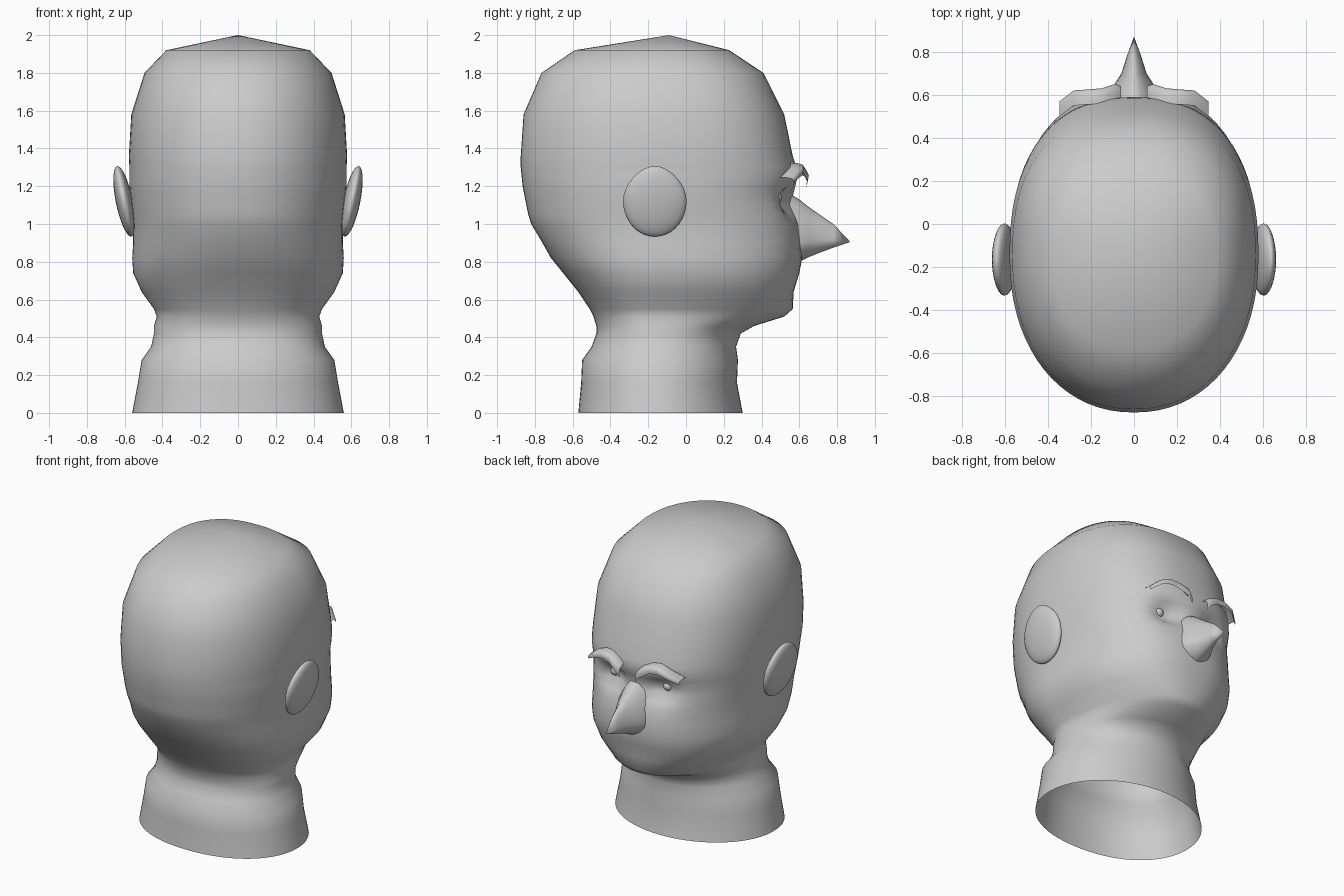
import bpy
import bmesh
from math import sin, cos, pi, exp, copysign
from mathutils import Matrix, Vector

cube = bpy.data.objects.get("Cube")
if cube:
    bpy.data.objects.remove(cube, do_unlink=True)

clay = bpy.data.materials.new("grey clay")
clay.use_nodes = True
colour = (0.6, 0.6, 0.6, 1)
clay.diffuse_color = colour
clay.node_tree.nodes["Principled BSDF"].inputs["Base Color"].default_value = colour


def finish(name, bm, mirrored=False):
    """Turn a bmesh into a smooth object, with a copy across x if wanted."""
    if mirrored:
        copied = bmesh.ops.duplicate(bm, geom=bm.verts[:] + bm.edges[:] + bm.faces[:])["geom"]
        for element in copied:
            if isinstance(element, bmesh.types.BMVert):
                element.co.x *= -1
    bmesh.ops.recalc_face_normals(bm, faces=bm.faces)
    for face in bm.faces:
        face.smooth = True
    mesh = bpy.data.meshes.new(name)
    bm.to_mesh(mesh)
    bm.free()
    mesh.materials.append(clay)
    part = bpy.data.objects.new(name, mesh)
    bpy.context.collection.objects.link(part)
    return part


def loft(bm, rings, closed=True):
    """Bridge equal rows of points with quads and return the vertex rows."""
    rows = [[bm.verts.new(point) for point in ring] for ring in rings]
    for low, high in zip(rows, rows[1:]):
        count = len(low)
        for i in range(count if closed else count - 1):
            j = (i + 1) % count
            bm.faces.new((low[i], low[j], high[j], high[i]))
    return rows


def cap(bm, row, point):
    """Close a row with a fan of triangles to one point."""
    tip = bm.verts.new(point)
    for i, vert in enumerate(row):
        bm.faces.new((vert, row[(i + 1) % len(row)], tip))


def curve_power(value, power):
    return copysign(abs(value) ** (2 / power), value)


# Head and neck: height, half width, back, front
MIDDLE = -0.15
SECTIONS = [
    (0, .56, -.57, .3), (.16, .53, -.555, .27), (.28, .51, -.55, .275),
    (.35, .46, -.5, .265), (.42, .445, -.475, .29), (.46, .445, -.475, .36),
    (.51, .43, -.49, .52), (.55, .445, -.51, .565), (.64, .51, -.57, .57),
    (.74, .555, -.65, .6), (.82, .56, -.715, .615), (.9, .555, -.76, .61),
    (1, .555, -.82, .6), (1.05, .56, -.835, .59), (1.1, .565, -.845, .58),
    (1.15, .57, -.855, .57), (1.2, .575, -.865, .58), (1.25, .575, -.87, .59),
    (1.3, .575, -.875, .585), (1.36, .578, -.875, .565), (1.58, .565, -.86, .52),
    (1.8, .495, -.765, .41), (1.92, .38, -.59, .23),
]


def head_ring(section, count=72):
    z, width, back, front = section
    points = []
    for i in range(count):
        angle = 2 * pi * i / count
        facing = sin(angle) > 0
        power = (2.4 if z > .6 else 2) if facing else 2.15
        x = width * curve_power(cos(angle), power)
        depth = front - MIDDLE if facing else MIDDLE - back
        y = MIDDLE + depth * curve_power(sin(angle), power)
        if facing:
            # eye sockets pressed into the face
            socket = ((abs(x) - .17) / .1) ** 2 + ((z - 1.12) / .07) ** 2
            y -= .08 * exp(-socket)
        points.append((x, y, z))
    return points


bm = bmesh.new()
rows = loft(bm, [head_ring(section) for section in SECTIONS])
cap(bm, rows[-1], (0, -.09, 2))
finish("head_and_neck", bm)

# Pointed nose: depth, half width, bottom, top
NOSE = [
    (.5, .15, .79, 1.19), (.6, .115, .8, 1.13), (.65, .09, .825, 1.09),
    (.7, .058, .845, 1.055), (.78, .033, .875, 1),
]


def nose_ring(section, count=20):
    y, width, bottom, top = section
    low = bottom + .3 * (top - bottom)
    points = []
    for i in range(count):
        angle = 2 * pi * i / count
        x = width * curve_power(cos(angle), 1.7)
        reach = top - low if sin(angle) > 0 else low - bottom
        points.append((x, y, low + reach * curve_power(sin(angle), 1.7)))
    return points


bm = bmesh.new()
rows = loft(bm, [nose_ring(section) for section in NOSE])
cap(bm, rows[-1], (0, .87, .905))
finish("nose", bm)

# Ears: tilted flat ovals drawn to a slight peak at the top
bm = bmesh.new()
bmesh.ops.create_uvsphere(bm, u_segments=28, v_segments=18, radius=1)
for vert in bm.verts:
    if vert.co.z > 0:
        vert.co.y *= 1 - .15 * vert.co.z ** 2
tilt = Matrix.Rotation(.2, 4, "Y")
place = Matrix.Translation((.602, -.165, 1.12))
bm.transform(place @ tilt @ Matrix.Diagonal((.045, .168, .19, 1)))
finish("ears", bm, mirrored=True)

# Eyes
bm = bmesh.new()
bmesh.ops.create_uvsphere(bm, u_segments=16, v_segments=10, radius=.032)
bm.transform(Matrix.Translation((.2, .475, 1.14)))
finish("eyes", bm, mirrored=True)

# Eyebrows: thin arched sheets, each rolling from the forehead over a crest
BROW = [
    (.06, .64, 1.25), (.09, .65, 1.28), (.15, .63, 1.31),
    (.21, .625, 1.315), (.28, .62, 1.29), (.345, .57, 1.24),
]
bm = bmesh.new()
strips = []
for i, crest in enumerate(BROW):
    size = 1 - .6 * i / (len(BROW) - 1)
    profile = [(-.07, .015), (-.035, .012), (-.01, 0), (0, -.025), (-.005, -.06)]
    strips.append([Vector(crest) + Vector((0, y, z * size)) for y, z in profile])
loft(bm, strips, closed=False)
finish("eyebrows", bm, mirrored=True)
